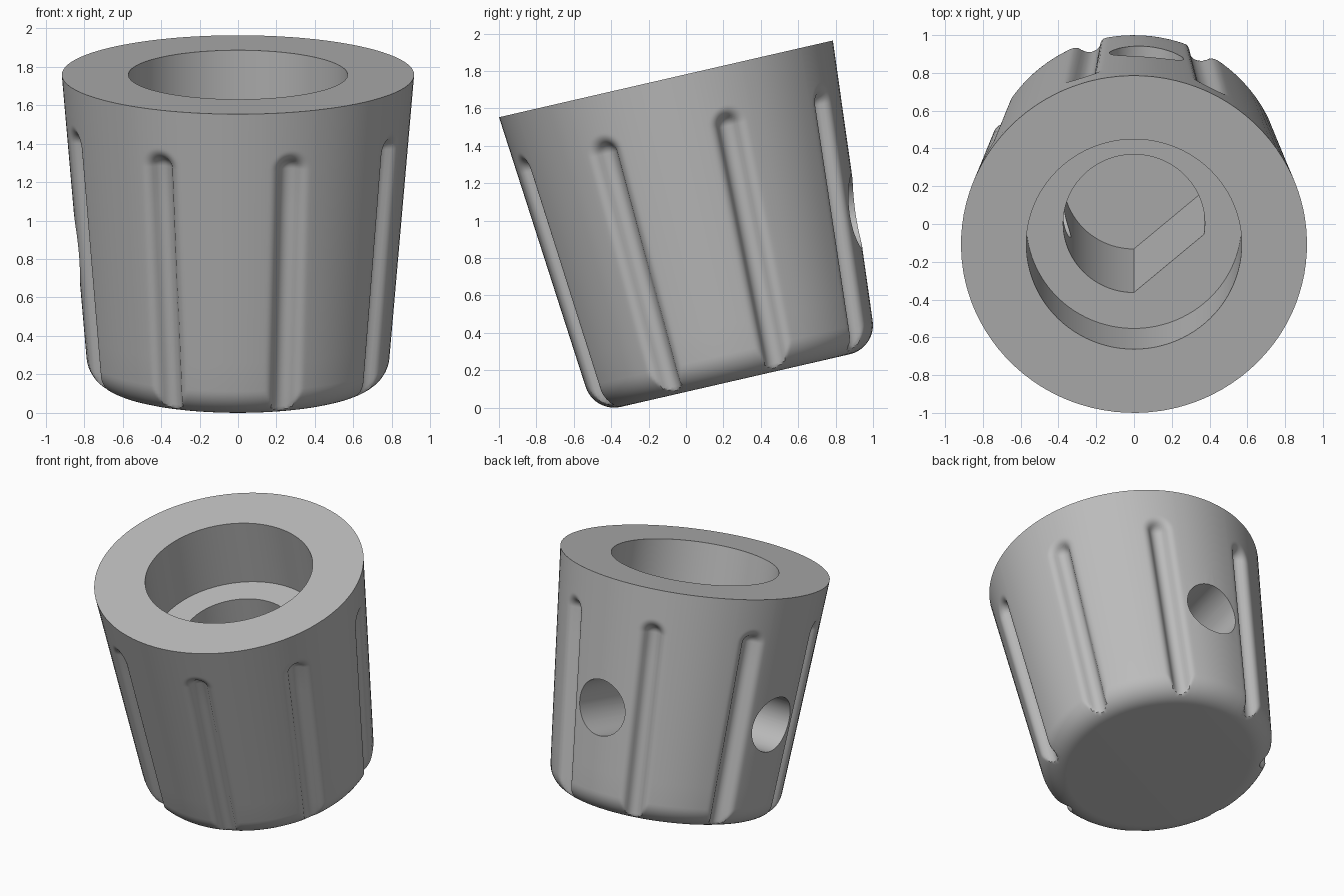
import bpy, bmesh
from math import sin, cos, pi, radians, sqrt
from mathutils import Matrix, Vector

cube = bpy.data.objects.get("Cube")
if cube:
    bpy.data.objects.remove(cube, do_unlink=True)

HEIGHT, TOP_R, TAPER = 1.655, 0.916, 0.0851
FILLET, FLAT_R = 0.16, 0.628
GROOVES, GROOVE_TOP = 8, 1.335
ARC_R, GROOVE_W, GROOVE_D = 0.06, 0.109, 0.07
TURN = radians(85.4)          # direction of the first screw hole
SECTOR = 2 * pi / GROOVES


def cone_radius(h):
    return TOP_R - TAPER * (HEIGHT - h)


def groove_depth(d):
    """Round floor blending into rounded lips."""
    if d >= GROOVE_W:
        return 0.0
    if d < GROOVE_W / 2:
        return GROOVE_D - ARC_R + sqrt(ARC_R**2 - d**2)
    return ARC_R - sqrt(ARC_R**2 - (GROOVE_W - d)**2)


def span(a, b, n):
    return [a + (b - a) * i / n for i in range(n)]


def new_object(name, bm):
    bmesh.ops.recalc_face_normals(bm, faces=bm.faces)
    mesh = bpy.data.meshes.new(name)
    bm.to_mesh(mesh)
    bm.free()
    obj = bpy.data.objects.new(name, mesh)
    bpy.context.collection.objects.link(obj)
    return obj


# Side profile: rounded foot, then a taper with dense rows at the groove ends
profile = []
for a in span(-pi / 2, -TAPER, 12) + [-TAPER]:
    profile.append((FLAT_R + FILLET * cos(a), FILLET + FILLET * sin(a)))
for h in span(0.3, GROOVE_TOP, 5) + span(GROOVE_TOP, 1.46, 12) + [1.46, HEIGHT]:
    profile.append((cone_radius(h), h))

# Angles around the body, dense across each groove
half = radians(9.2)
offsets = span(-half, half, 24) + span(half, SECTOR - half, 7)
columns = [(TURN + (k + 0.5) * SECTOR + o, o)
           for k in range(GROOVES) for o in offsets]

# Knob body
bm = bmesh.new()
rows = []
for r, h in profile:
    ring = []
    for angle, o in columns:
        if o > SECTOR / 2:
            o -= SECTOR
        d = sqrt((r * sin(o))**2 + max(0, h - GROOVE_TOP)**2)
        cut = groove_depth(d)
        rad = min(r, cone_radius(h) - cut) if cut > 0 else r
        ring.append(bm.verts.new((rad * cos(angle), rad * sin(angle), h)))
    rows.append(ring)
n = len(columns)
for low, high in zip(rows, rows[1:]):
    for i in range(n):
        j = (i + 1) % n
        bm.faces.new((low[i], low[j], high[j], high[i]))
bm.faces.new(rows[0][::-1])
bm.faces.new(rows[-1])
knob = new_object("knob_body", bm)


def cylinder(name, radius, start, end, matrix=Matrix(), segments=96):
    bm = bmesh.new()
    bmesh.ops.create_cone(bm, cap_ends=True, segments=segments, radius1=radius,
                          radius2=radius, depth=end - start,
                          matrix=matrix @ Matrix.Translation((0, 0, (start + end) / 2)))
    return bm, name


# Cutters: wide bore, shaft socket with one flat, two radial screw holes
SHELF, FLOOR = 1.165, 0.135
cutters = []
bm, name = cylinder("bore_cutter", 0.57, SHELF, HEIGHT + 0.2)
cutters.append(new_object(name, bm))

bm, name = cylinder("socket_cutter", 0.375, FLOOR, SHELF + 0.1)
out = TURN + pi / 4 + pi
normal = Vector((cos(out), sin(out), 0))
cut = bmesh.ops.bisect_plane(bm, geom=bm.verts[:] + bm.edges[:] + bm.faces[:],
                             plane_co=normal * 0.285, plane_no=normal,
                             clear_outer=True)
bmesh.ops.contextual_create(
    bm, geom=[e for e in cut["geom_cut"] if isinstance(e, bmesh.types.BMEdge)])
bmesh.ops.holes_fill(bm, edges=bm.edges[:], sides=0)
cutters.append(new_object(name, bm))

for k in range(2):
    aim = (Matrix.Translation((0, 0, 0.735))
           @ Matrix.Rotation(TURN + k * pi / 2, 4, 'Z')
           @ Matrix.Rotation(pi / 2, 4, 'Y'))
    bm, name = cylinder("screw_hole_cutter", 0.197, 0.15, 1.2, aim, 64)
    cutters.append(new_object(name, bm))

bpy.ops.object.select_all(action='DESELECT')
bpy.context.view_layer.objects.active = knob
knob.select_set(True)
for cutter in cutters:
    cutter.hide_render = True
    mod = knob.modifiers.new(cutter.name, 'BOOLEAN')
    mod.operation = 'DIFFERENCE'
    mod.solver = 'EXACT'
    mod.object = cutter
    bpy.ops.object.modifier_apply(modifier=mod.name)
    bpy.data.objects.remove(cutter, do_unlink=True)

# Lean the knob forward so it stands on the edge of its foot
knob.data.transform(Matrix.Translation((0, 0.2635, 0.145))
                    @ Matrix.Rotation(radians(12.94), 4, 'X'))

# Plain grey finish
grey = bpy.data.materials.new("plain_grey")
grey.use_nodes = True
colour = (0.5, 0.5, 0.5, 1)
grey.diffuse_color = colour
grey.node_tree.nodes["Principled BSDF"].inputs["Base Color"].default_value = colour
knob.data.materials.clear()
knob.data.materials.append(grey)
for poly in knob.data.polygons:
    poly.material_index = 0
bpy.ops.object.shade_smooth_by_angle(angle=radians(30))
